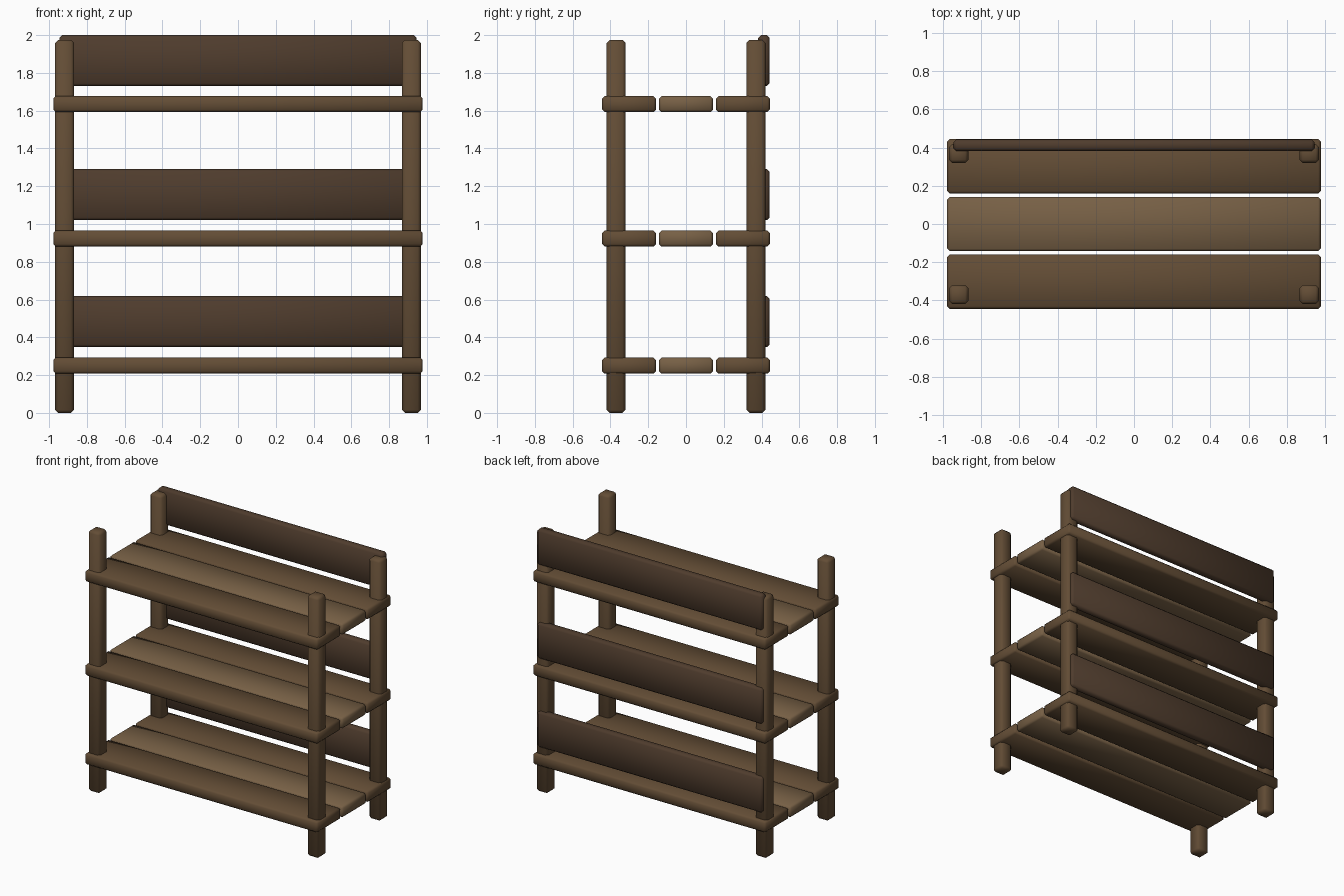
import bpy, bmesh
from mathutils import Vector

if "Cube" in bpy.data.objects:
    bpy.data.objects.remove(bpy.data.objects["Cube"])


def material(name, rgb):
    m = bpy.data.materials.new(name)
    m.diffuse_color = (*rgb, 1)
    m.use_nodes = True
    m.node_tree.nodes["Principled BSDF"].inputs["Base Color"].default_value = m.diffuse_color
    return m


WOOD = material("wood", (0.125, 0.074, 0.036))
LIGHT = material("light_wood", (0.185, 0.117, 0.060))
DARK = material("dark_wood", (0.078, 0.045, 0.026))


def plank(name, lo, hi, mat, chamfer):
    """Box between two corners with chamfered edges and soft shading."""
    lo, hi = Vector(lo), Vector(hi)
    size, mid = hi - lo, (lo + hi) / 2
    bm = bmesh.new()
    bmesh.ops.create_cube(bm, size=1)
    bmesh.ops.scale(bm, vec=size, verts=bm.verts)
    bmesh.ops.bevel(bm, geom=bm.edges[:], offset=chamfer, segments=1,
                    affect='EDGES', clamp_overlap=True)
    for f in bm.faces:
        f.smooth = True
    me = bpy.data.meshes.new(name)
    bm.to_mesh(me)
    bm.free()
    me.materials.append(mat)
    ob = bpy.data.objects.new(name, me)
    ob.location = mid
    bpy.context.collection.objects.link(ob)


# Four corner posts
for sx, side in ((-1, "left"), (1, "right")):
    for sy, end in ((-1, "front"), (1, "back")):
        x, y = sx * 0.918, sy * 0.37
        plank(f"{end}_{side}_post", (x - 0.05, y - 0.05, 0),
              (x + 0.05, y + 0.05, 1.975), WOOD, 0.016)

# Three shelves, each of three planks
for i, z in enumerate((0.25, 0.923, 1.635), 1):
    for y, part, mat in ((-0.3015, "front", WOOD), (0, "middle", LIGHT),
                         (0.3015, "back", WOOD)):
        plank(f"shelf_{i}_{part}_plank", (-0.978, y - 0.1425, z - 0.0425),
              (0.978, y + 0.1425, z + 0.0425), mat, 0.013)

# Back boards above each shelf
for i, z in enumerate((0.483, 1.155, 1.865), 1):
    plank(f"back_board_{i}", (-0.945, 0.382, z - 0.135),
          (0.945, 0.443, z + 0.135), DARK, 0.015)
